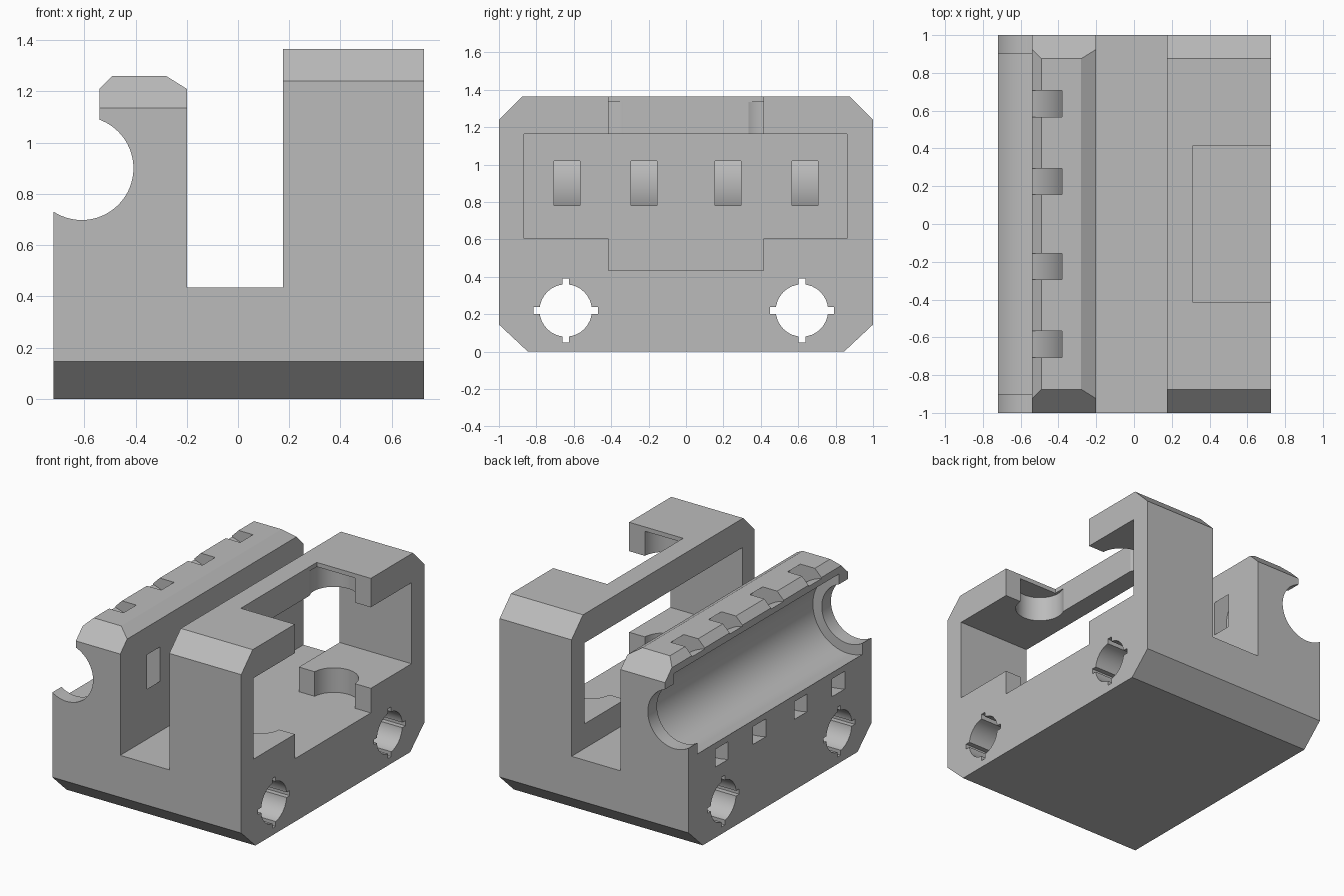
import bpy, bmesh, math

if "Cube" in bpy.data.objects:
    bpy.data.objects.remove(bpy.data.objects["Cube"], do_unlink=True)

grey = bpy.data.materials.new("plain grey plastic")
grey.use_nodes = True
colour = (0.5, 0.5, 0.5, 1)
grey.diffuse_color = colour
grey.node_tree.nodes["Principled BSDF"].inputs["Base Color"].default_value = colour


def prism(name, points, axis, lo, hi):
    """Extrude a 2D outline along an axis from lo to hi."""
    place = {"x": lambda u, v: (lo, u, v),
             "y": lambda u, v: (u, lo, v),
             "z": lambda u, v: (u, v, lo)}[axis]
    bm = bmesh.new()
    face = bm.faces.new([bm.verts.new(place(u, v)) for u, v in points])
    out = bmesh.ops.extrude_face_region(bm, geom=[face])
    for v in out["geom"]:
        if isinstance(v, bmesh.types.BMVert):
            v.co["xyz".index(axis)] = hi
    bmesh.ops.recalc_face_normals(bm, faces=bm.faces[:])
    mesh = bpy.data.meshes.new(name)
    bm.to_mesh(mesh)
    bm.free()
    mesh.materials.append(grey)
    obj = bpy.data.objects.new(name, mesh)
    bpy.context.collection.objects.link(obj)
    return obj


def arc(cx, cy, r, start=0, end=360, steps=48):
    full = end - start == 360
    angles = [math.radians(start + (end - start) * i / steps)
              for i in range(steps if full else steps + 1)]
    return [(cx + r * math.cos(a), cy + r * math.sin(a)) for a in angles]


def rect(u0, v0, u1, v1):
    return [(u0, v0), (u1, v0), (u1, v1), (u0, v1)]


def combine(target, *args, operation="DIFFERENCE"):
    """Boolean a prism into the target, then discard the prism."""
    tool = prism("cutter", *args)
    mod = target.modifiers.new("cut", "BOOLEAN")
    mod.operation, mod.solver, mod.object = operation, "EXACT", tool
    bpy.context.view_layer.objects.active = target
    bpy.ops.object.modifier_apply(modifier=mod.name)
    bpy.data.objects.remove(tool, do_unlink=True)


# Carriage body: front outline with the deep channel between tower and wall
front = [(-0.72, 0), (0.725, 0), (0.725, 1.365), (0.175, 1.365), (0.175, 0.435),
         (-0.2, 0.435), (-0.2, 1.21), (-0.28, 1.26), (-0.49, 1.26),
         (-0.54, 1.21), (-0.54, 0.9), (-0.72, 0.9)]
body = prism("carriage_body", front, "y", -1, 1)

# Chamfered ends, bottom and top of both uprights
for s in (-1, 1):
    combine(body, [(s * 0.845, 0), (s * 1.2, -0.322), (s * 1.2, 0.332)], "x", -1, 1)
    for x0, x1, top in ((-0.9, 0, 1.26), (0, 0.9, 1.365)):
        combine(body, [(s * 0.875, top), (s * 1.2, top + 0.325), (s * 1.2, top - 0.325)],
                "x", x0, x1)

# Bearing seat with narrower end lips
bx, bz = -0.61, 0.9
combine(body, arc(bx, bz, 0.202, steps=64), "y", -1.1, 1.1)
combine(body, arc(bx, bz, 0.27, steps=64), "y", -0.9, 0.9)

# Curved cable tie channels around the bearing
tie = arc(bx, bz, 0.427, -125, 125) + arc(bx, bz, 0.31, 125, -125)
for y in (-0.637, -0.225, 0.225, 0.637):
    combine(body, tie, "y", y - 0.07, y + 0.07)

# Side window with notches below and above
combine(body, rect(-0.865, 0.605, 0.86, 1.165), "x", 0.0, 0.9)
combine(body, rect(-0.415, 0.435, 0.415, 0.8), "x", 0.0, 0.9)
combine(body, rect(-0.415, 1.0, 0.415, 1.5), "x", 0.312, 0.9)

# Vertical round recesses in the notch sides
for s in (-1, 1):
    combine(body, arc(0.45, s * 0.405, 0.155), "z", 0.435, 1.335)

# Keyed through holes in the base
for y in (-0.643, 0.62):
    z, r, k, w = 0.22, 0.14, 0.172, 0.018
    combine(body, arc(y, z, r, steps=32), "x", -1, 1)
    combine(body, rect(y - k, z - w, y + k, z + w), "x", -1, 1)
    combine(body, rect(y - w, z - k, y + w, z + k), "x", -1, 1)

# Smooth the round surfaces, keep the edges crisp
bpy.ops.object.select_all(action="DESELECT")
body.select_set(True)
bpy.context.view_layer.objects.active = body
bpy.ops.object.shade_smooth_by_angle(angle=math.radians(25))
